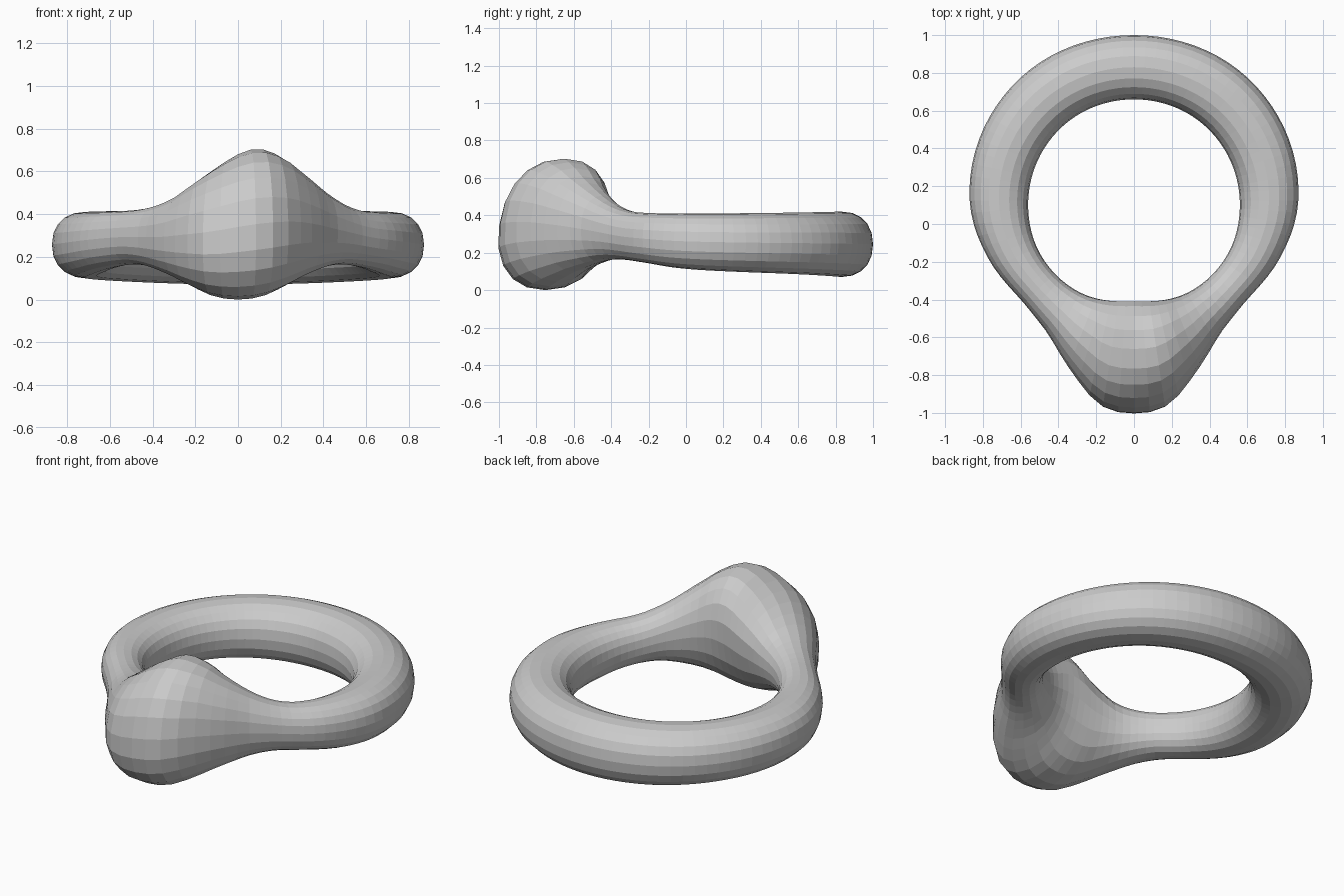
import bpy, bmesh, math

if "Cube" in bpy.data.objects:
    bpy.data.objects.remove(bpy.data.objects["Cube"])

# Profiles as (angle from front in degrees, value)
CY = 0.125  # ring centre on y
INNER = [(0, .537), (30, .565), (60, .572), (90, .56), (135, .545), (180, .535)]
OUTER = [(0, 1.125), (9, 1.10), (20, .965), (30, .862), (37, .82), (49, .797),
         (67, .828), (90, .87), (135, .885), (180, .875)]
BOTTOM = [(0, 0), (7, .013), (15, .06), (23, .108), (35, .152), (45, .165),
          (60, .147), (75, .12), (90, .105), (120, .09), (180, .07)]
TOP = [(-180, .42), (-90, .41), (-50, .415), (-35, .433), (-23, .478), (-15, .545),
       (-7, .62), (0, .68), (7, .705), (15, .67), (23, .597), (35, .50),
       (46, .44), (57, .415), (90, .41), (180, .42)]


def mirrored(keys):
    return [(-a, v) for a, v in reversed(keys) if a > 0] + keys


def smooth(keys, a):
    """Smooth Hermite interpolation through the keys."""
    def slope(i):
        if i == 0 or i == len(keys) - 1:
            return 0
        return (keys[i + 1][1] - keys[i - 1][1]) / (keys[i + 1][0] - keys[i - 1][0])
    i = max(k for k in range(len(keys) - 1) if keys[k][0] <= a)
    (a0, v0), (a1, v1) = keys[i], keys[i + 1]
    h = a1 - a0
    t = (a - a0) / h
    return (v0 * (2*t**3 - 3*t**2 + 1) + v1 * (3*t**2 - 2*t**3)
            + h * slope(i) * (t**3 - 2*t**2 + t) + h * slope(i + 1) * (t**3 - t**2))


def rounded(c, power):
    return math.copysign(abs(c) ** power, c)


# Ring with a swollen front, swept from rounded cross-sections
SEGMENTS, SIDES = 84, 20
inner, outer, bottom = mirrored(INNER), mirrored(OUTER), mirrored(BOTTOM)
bm = bmesh.new()
rings = []
for s in range(SEGMENTS):
    deg = -180 + 360 * s / SEGMENTS
    a = math.radians(deg)
    ri, ro = smooth(inner, deg), smooth(outer, deg)
    z0, z1 = smooth(bottom, deg), smooth(TOP, deg)
    lean = 0.045 * math.exp(-(deg / 22) ** 2)
    ring = []
    for k in range(SIDES):
        p = 2 * math.pi * k / SIDES
        c, n = rounded(math.cos(p), .9), rounded(math.sin(p), .9)
        r = (ri + ro) / 2 + (ro - ri) / 2 * c - lean * n
        z = (z0 + z1) / 2 + (z1 - z0) / 2 * n
        ring.append(bm.verts.new((r * math.sin(a), CY - r * math.cos(a), z)))
    rings.append(ring)
for s in range(SEGMENTS):
    r0, r1 = rings[s], rings[(s + 1) % SEGMENTS]
    for k in range(SIDES):
        j = (k + 1) % SIDES
        bm.faces.new((r0[k], r1[k], r1[j], r0[j]))
bmesh.ops.recalc_face_normals(bm, faces=bm.faces)
mesh = bpy.data.meshes.new("ring_body")
bm.to_mesh(mesh)
bm.free()
ring_body = bpy.data.objects.new("ring_body", mesh)
bpy.context.collection.objects.link(ring_body)
